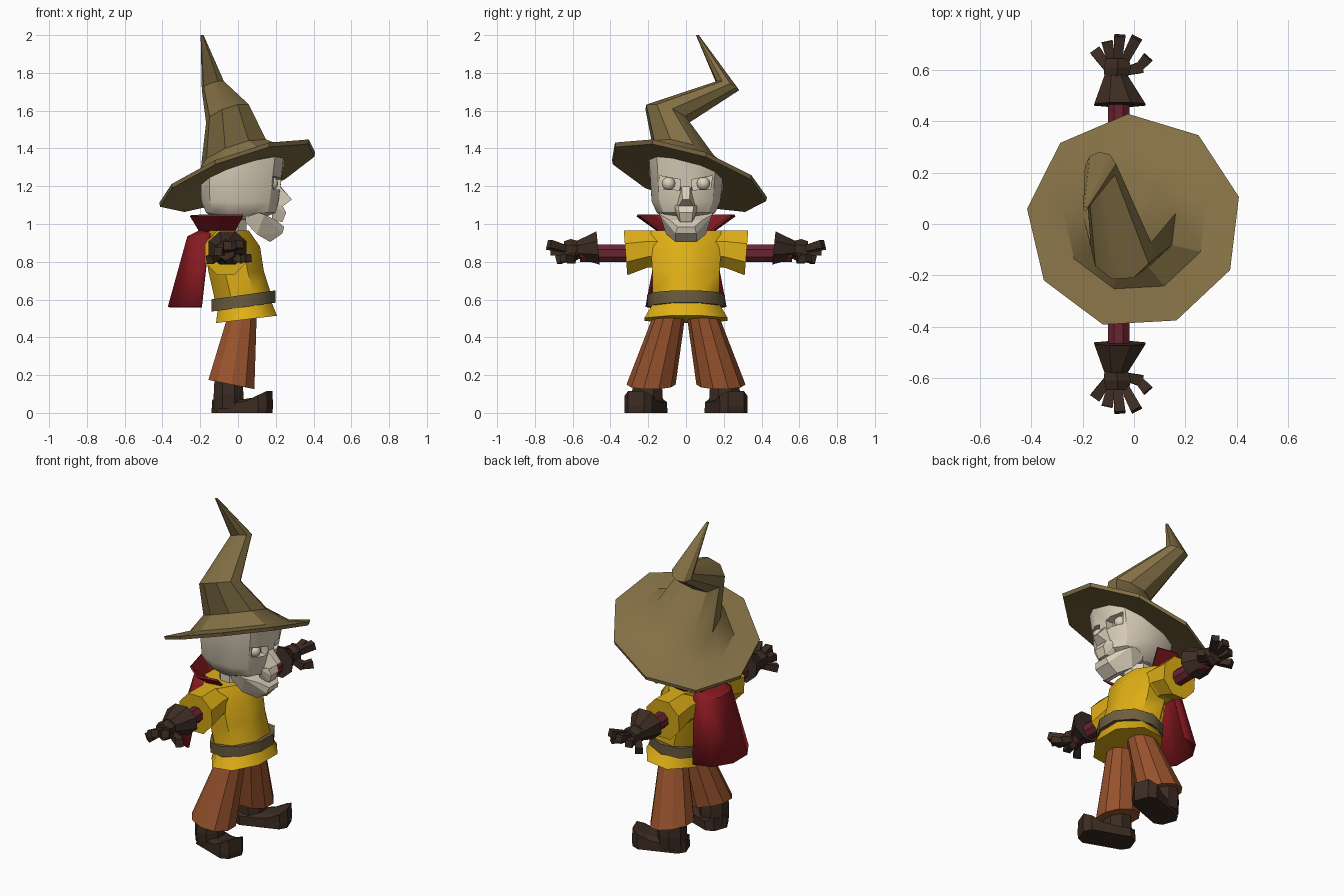
import bpy, bmesh, math
from mathutils import Vector

if "Cube" in bpy.data.objects:
    bpy.data.objects.remove(bpy.data.objects["Cube"])


def mat(name, r, g, b):
    m = bpy.data.materials.new(name)
    m.diffuse_color = (r, g, b, 1)
    m.use_nodes = True
    m.node_tree.nodes["Principled BSDF"].inputs["Base Color"].default_value = m.diffuse_color
    return m


HAT = mat("olive felt", .23, .163, .06)
BELT = mat("dull brown belt", .155, .112, .05)
BONE = mat("pale sackcloth", .71, .63, .49)
YELLOW = mat("mustard cloth", .74, .43, .008)
RED = mat("cape red", .25, .01, .015)
WINE = mat("wine sleeve", .14, .018, .03)
RUST = mat("rust trousers", .31, .085, .026)
DARK = mat("dark leather", .045, .025, .016)


def finish(name, bm, m, smooth=0):
    bmesh.ops.recalc_face_normals(bm, faces=bm.faces[:])
    me = bpy.data.meshes.new(name)
    bm.to_mesh(me)
    bm.free()
    me.materials.append(m)
    o = bpy.data.objects.new(name, me)
    bpy.context.collection.objects.link(o)
    if smooth:
        bpy.ops.object.select_all(action='DESELECT')
        o.select_set(True)
        bpy.context.view_layer.objects.active = o
        bpy.ops.object.shade_smooth_by_angle(angle=math.radians(smooth))
    return o


def loft(name, rings, m, smooth=0, closed=True, caps=True):
    """Skin a list of equal-length point rings."""
    bm = bmesh.new()
    vs = [[bm.verts.new(p) for p in r] for r in rings]
    n = len(vs[0])
    for a, b in zip(vs, vs[1:]):
        for i in range(n if closed else n - 1):
            j = (i + 1) % n
            bm.faces.new((a[i], a[j], b[j], b[i]))
    if caps and closed:
        bm.faces.new(vs[0])
        bm.faces.new(vs[-1])
    return finish(name, bm, m, smooth)


def hull(name, pts, m):
    """Faceted solid around a few points."""
    bm = bmesh.new()
    for p in pts:
        bm.verts.new(p)
    r = bmesh.ops.convex_hull(bm, input=bm.verts[:])
    bmesh.ops.delete(bm, geom=list({v for v in r["geom_interior"] + r["geom_unused"]
                                    if isinstance(v, bmesh.types.BMVert)}), context='VERTS')
    return finish(name, bm, m)


def both(pts):
    return [(x, s * y, z) for x, y, z in pts for s in (1, -1)]


def ring(cx, cy, cz, rx, ry, n=8, ph=.5, tx=0, ty=0, pw=1):
    """Horizontal ring, sheared by slopes tx, ty; pw < 1 makes it boxier."""
    out = []
    for i in range(n):
        a = math.tau * (i + ph) / n
        c, s = math.cos(a), math.sin(a)
        dx = rx * math.copysign(abs(c) ** pw, c)
        dy = ry * math.copysign(abs(s) ** pw, s)
        out.append((cx + dx, cy + dy, cz + tx * dx + ty * dy))
    return out


def yring(s, cx, y, cz, rx, rz, n=8, lean=0):
    """Ring standing across the y axis, on side s."""
    k = 1 / math.cos(math.pi / n)
    out = []
    for i in range(n):
        a = math.tau * (i + .5) / n
        dz = rz * k * math.sin(a)
        out.append((cx + rx * k * math.cos(a), s * (y + lean * dz), cz + dz))
    return out


# Crooked hat: nine-sided tilted brim and a zigzag crown
def hr(cx, cy, cz, r, tx=.34, ty=-.28):
    return ring(cx, cy, cz, r, r, 9, 2.33, tx, ty)


loft("hat", [hr(0, .01, 1.252, .19), hr(0, .01, 1.245, .415), hr(0, .01, 1.267, .42),
             hr(.005, .02, 1.282, .285), hr(-.015, 0, 1.37, .182),
             hr(-.05, -.10, 1.58, .12, .33, -.33), hr(-.13, .22, 1.73, .062, .3, -.33),
             hr(-.19, .06, 2.0, .008, 0, 0)], HAT, 30)

# Head, with eye sockets cut in
head = loft("head", [ring(.0, 0, 1.02, .11, .11, 12, .5),
                     ring(.015, 0, 1.06, .19, .16, 12, .5, pw=.85),
                     ring(.01, 0, 1.12, .21, .187, 12, .5, pw=.8),
                     ring(.022, 0, 1.265, .225, .20, 12, .5, .3, -.26, .75)], BONE, 30)
for s in (1, -1):
    cut = hull("socket_cutter", [(x, s * y, z) for x in (.18, .35) for y, z in
               ((.03, 1.18), (.13, 1.185), (.14, 1.255), (.03, 1.235))], BONE)
    cut.hide_render = True
    bo = head.modifiers.new("socket", 'BOOLEAN')
    bo.operation, bo.solver, bo.object = 'DIFFERENCE', 'EXACT', cut
    bpy.ops.object.select_all(action='DESELECT')
    head.select_set(True)
    bpy.context.view_layer.objects.active = head
    bpy.ops.object.modifier_apply(modifier="socket")
    bpy.data.objects.remove(cut)
    # eyeball
    bm = bmesh.new()
    bmesh.ops.create_uvsphere(bm, u_segments=10, v_segments=6, radius=.036)
    bmesh.ops.translate(bm, verts=bm.verts[:], vec=(.178, s * .092, 1.214))
    finish("eye", bm, BONE, 40)

# Nose, upper lip, jaw
hull("nose", both([(.20, .025, 1.22), (.19, .055, 1.09), (.225, .016, 1.20),
                   (.285, .018, 1.13), (.225, .045, 1.085)]), BONE)
hull("upper_lip", both([(.18, .07, 1.10), (.235, .042, 1.10), (.255, .036, 1.06),
                        (.235, .03, 1.01), (.18, .04, 1.02)]), BONE)
hull("jaw", both([(.04, .14, 1.08), (.04, .12, 1.01), (.10, .105, .945), (.17, .055, .905),
                  (.235, .055, .95), (.245, .045, .985), (.20, .085, 1.02),
                  (.14, .14, 1.05)]), BONE)
hull("neck", ring(-.03, 0, .93, .08, .09) + ring(-.03, 0, 1.06, .08, .09), BONE)


# Flared collar and cape: open arcs, thickened
def arc(cx, z, rx, ry, a0, n):
    return [(cx + rx * math.cos(a), ry * math.sin(a), z) for a in
            (a0 + (math.tau - 2 * a0) * i / n for i in range(n + 1))]


collar = loft("collar", [arc(-.08, .93, .10, .10, 1.1, 6), arc(-.06, 1.045, .19, .265, 1.1, 6)],
              RED, closed=False)
cape = loft("cape", [arc(-.13, .965, .07, .10, 1.5, 5), arc(-.16, .93, .11, .14, 1.5, 5),
                     arc(-.205, .56, .17, .21, 1.5, 5)], RED, 45, closed=False)
for o in (collar, cape):
    sol = o.modifiers.new("thickness", 'SOLIDIFY')
    sol.thickness, sol.offset = .012, 0

# Tunic body, skirt and belt
K = 1.06
loft("tunic", [ring(.035, 0, .54, .15 * K, .18 * K), ring(.02, 0, .64, .155 * K, .18 * K),
               ring(-.01, 0, .75, .15 * K, .182 * K), ring(-.03, 0, .88, .15 * K, .19 * K),
               ring(-.06, 0, .965, .12 * K, .19 * K)], YELLOW, 50)
loft("tunic_skirt", [ring(.045, 0, .495, .165 * K, .225 * K, tx=.12),
                     ring(.035, 0, .57, .145 * K, .18 * K, tx=.12)], YELLOW, 50)
loft("belt", [ring(.03, 0, .56, .168 * K, .19 * K, 10, .5, .14),
              ring(.03, 0, .625, .168 * K, .195 * K, 10, .5, .14)], BELT, 50)

for s in (1, -1):
    # Sleeve, arm and glove
    loft("sleeve", [yring(s, -.065, .12, .865, .105, .10),
                    yring(s, -.065, .20, .868, .105, .097),
                    yring(s, -.065, .32, .847, .11, .118, lean=.08)], YELLOW)
    loft("arm", [yring(s, -.06, .28, .845, .042, .046), yring(s, -.06, .56, .845, .042, .046)],
         WINE)
    loft("glove_cuff", [yring(s, -.055, .465, .873, .10, .088, 8, .1),
                        yring(s, -.07, .58, .865, .045, .045)], DARK)
    loft("glove_palm", [yring(s, -.07, .57, .862, .045, .042, 6),
                        yring(s, -.065, .61, .857, .053, .055, 6),
                        yring(s, -.065, .645, .857, .045, .045, 6)], DARK)
    # Fingers and bent thumb: tapered square sticks between two points
    sticks = [((-.10, .605, .835), (-.15, .675, .81)), ((-.085, .62, .85), (-.105, .712, .855)),
              ((-.065, .62, .86), (-.055, .735, .885)), ((-.045, .62, .865), (.01, .725, .895)),
              ((-.035, .595, .835), (.025, .61, .81)), ((.015, .605, .812), (.055, .65, .82))]
    for a, b in sticks:
        a, b = (Vector((p[0], s * p[1], p[2])) for p in (a, b))
        d = (b - a).normalized()
        u = d.cross(Vector((0, 0, 1))).normalized()
        v = d.cross(u)
        hull("finger", [p + u * i * w + v * j * w for p, w in ((a, .016), (b, .022))
                        for i in (1, -1) for j in (1, -1)], DARK)

    # Flared trouser leg
    loft("trouser_leg", [ring(-.035, s * .185, .15, .128, .13, 10, .5, -.2),
                         ring(.025, s * .085, .53, .078, .083, 10, .5)], RUST)
    # Boot: shaft plus a chamfered, toed-out foot with an upturned toe
    loft("boot_shaft", [ring(-.05, s * .20, .02, .085, .085),
                        ring(-.05, s * .205, .10, .085, .088),
                        ring(-.05, s * .205, .19, .08, .08)], DARK)
    foot = [(-.16, 0), (.15, 0), (.155, .035), (.15, .115), (.07, .08), (.0, .07), (-.155, .07)]
    ca, sa = math.cos(math.radians(20)), math.sin(math.radians(20))
    loft("boot_foot", [[(.025 + x * k * ca - w * sa, s * (.213 + x * k * sa + w * ca),
                         z * (.8 if k < 1 else 1)) for x, z in foot]
                       for w, k in ((-.078, .75), (-.045, 1), (.045, 1), (.078, .75))], DARK)
